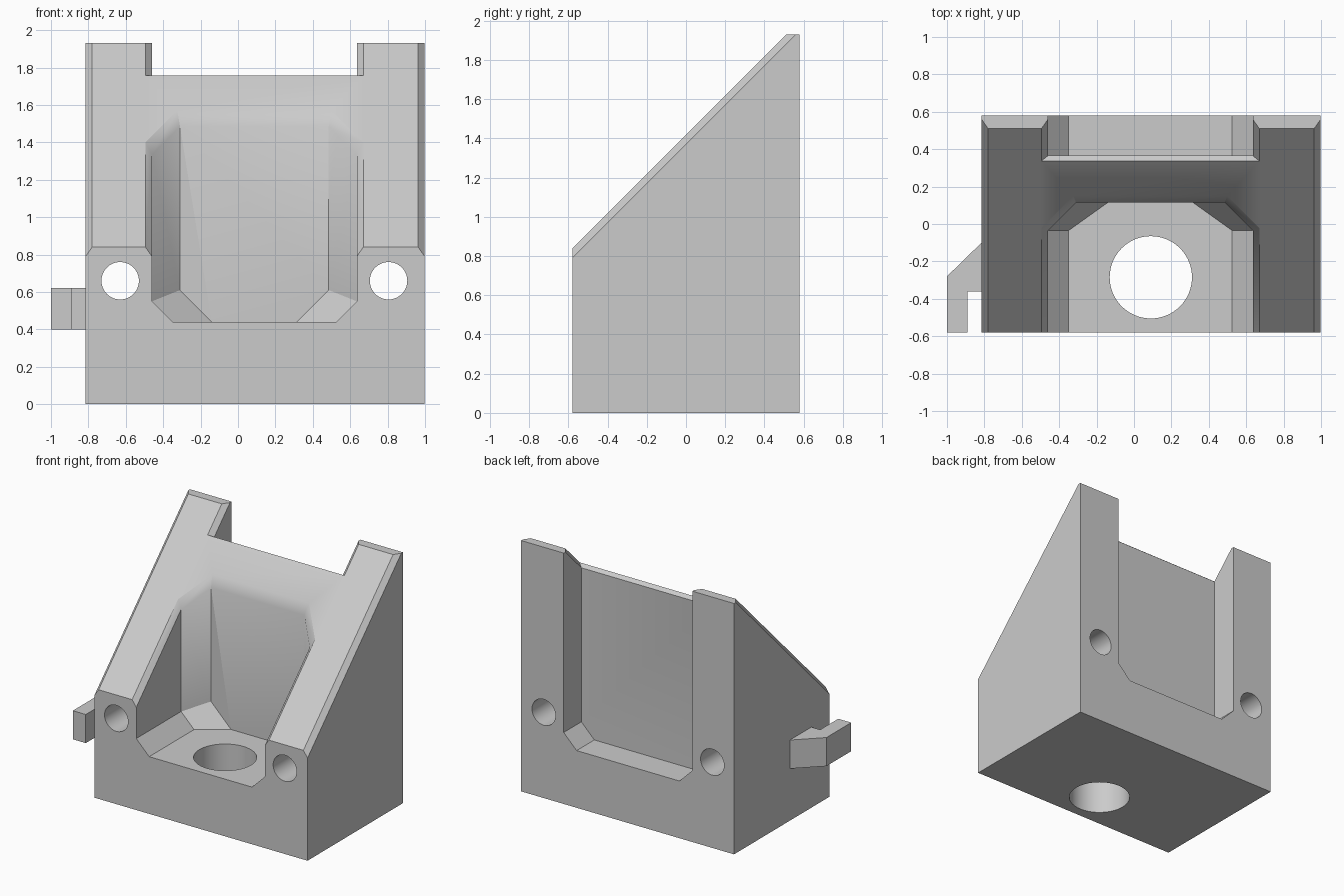
import bpy
import bmesh

scene_cube = bpy.data.objects.get("Cube")
if scene_cube:
    bpy.data.objects.remove(scene_cube, do_unlink=True)

grey = bpy.data.materials.new("light_grey")
grey.use_nodes = True
grey.diffuse_color = (0.6, 0.6, 0.6, 1)
grey.node_tree.nodes["Principled BSDF"].inputs["Base Color"].default_value = (0.6, 0.6, 0.6, 1)

LEFT, RIGHT = -0.815, 0.998      # outer sides of the block
X0, X1 = -0.46, 0.635            # pocket sides
MID = (X0 + X1) / 2
HALF = (X1 - X0) / 2
FLOOR, CUT = 0.44, 0.11          # pocket floor height and its corner chamfer
RISE = 1.42                      # sloped face: z = y + RISE


def new_object(name, bm):
    bmesh.ops.recalc_face_normals(bm, faces=bm.faces)
    mesh = bpy.data.meshes.new(name)
    bm.to_mesh(mesh)
    bm.free()
    mesh.materials.append(grey)
    obj = bpy.data.objects.new(name, mesh)
    bpy.context.collection.objects.link(obj)
    return obj


def hull(name, points):
    bm = bmesh.new()
    verts = [bm.verts.new(p) for p in points]
    result = bmesh.ops.convex_hull(bm, input=verts)
    spare = {g for g in result["geom_interior"] + result["geom_unused"]
             if isinstance(g, bmesh.types.BMVert)}
    bmesh.ops.delete(bm, geom=list(spare), context="VERTS")
    bmesh.ops.dissolve_limit(bm, angle_limit=0.01, verts=bm.verts, edges=bm.edges)
    return new_object(name, bm)


def mirrored(points):
    """Points given as (half width, y, z), on both sides of the pocket centre."""
    return [(MID + s * w, y, z) for w, y, z in points for s in (-1, 1)]


def cylinder(name, radius, location, rotation=(0, 0, 0)):
    bpy.ops.mesh.primitive_cylinder_add(vertices=64, radius=radius, depth=3,
                                        location=location, rotation=rotation)
    obj = bpy.context.object
    obj.name = name
    obj.data.materials.append(grey)
    return obj


def cut(body, cutter):
    cutter.hide_render = True
    mod = body.modifiers.new("cut", "BOOLEAN")
    mod.operation = "DIFFERENCE"
    mod.solver = "EXACT"
    mod.object = cutter
    bpy.context.view_layer.objects.active = body
    bpy.ops.object.modifier_apply(modifier=mod.name)
    bpy.data.objects.remove(cutter, do_unlink=True)


# Wedge block with chamfered outer slope edges
block_points = []
for x, inward in ((LEFT, 0.035), (RIGHT, -0.035)):
    block_points += [(x, y, z) for y, z in
                     ((-0.58, 0), (0.58, 0), (0.58, 1.93), (0.56, 1.93), (-0.58, 0.79))]
    block_points += [(x + inward, -0.58, 0.84), (x + inward, 0.51, 1.93)]
block = hull("wedge_block", block_points)

# Front pocket with chamfered floor and back corners
cut(block, hull("front_pocket", mirrored([
    (HALF - CUT, -0.8, FLOOR), (HALF, -0.8, FLOOR + CUT), (HALF, -0.8, 2.2),
    (HALF - CUT, -0.035, FLOOR), (HALF, -0.035, FLOOR + CUT), (HALF, -0.035, 2.2),
    (HALF - 0.32, 0.115, FLOOR), (HALF - 0.15, 0.115, FLOOR + 0.17),
    (HALF - 0.15, 0.115, 2.2)])))

# Rear channel
cut(block, hull("rear_channel", mirrored([
    (w, y, z) for y in (0.365, 0.8)
    for w, z in ((HALF - CUT, FLOOR), (HALF, FLOOR + CUT), (HALF, 2.2))])))

# Chamfered rims where the pocket and channel meet the slope
front_rim, rear_rim = [], []
for v in (-0.07, 0.15):
    o = 0.035 + 0.7 * v
    front_rim += [(w, y, y + RISE + v) for w, y in
                  ((HALF + o, -0.8), (HALF + o, -0.035 + 0.41 * o),
                   (HALF - 0.15 + 0.41 * o, 0.115 + o))]
    rear_rim += [(HALF + o, y, y + RISE + v) for y in (0.365 - 0.8 * o, 0.9)]
cut(block, hull("front_rim", mirrored(front_rim)))
cut(block, hull("rear_rim", mirrored(rear_rim)))

# Screw holes through the pillars and a large hole through the floor
for x in (-0.63, 0.805):
    cut(block, cylinder("screw_hole", 0.1, (x, 0, 0.66), (1.570796, 0, 0)))
cut(block, cylinder("floor_hole", 0.22, (0.09, -0.285, -1)))

# Side hook
bm = bmesh.new()
outline = [(-0.8, -0.085), (-1, -0.28), (-1, -0.58), (-0.89, -0.58), (-0.89, -0.36), (-0.8, -0.36)]
face = bm.faces.new([bm.verts.new((x, y, 0.4)) for x, y in outline])
top = bmesh.ops.extrude_face_region(bm, geom=[face])["geom"]
bmesh.ops.translate(bm, vec=(0, 0, 0.22),
                    verts=[g for g in top if isinstance(g, bmesh.types.BMVert)])
hook = new_object("side_hook", bm)

bpy.ops.object.select_all(action="DESELECT")
for obj in (block, hook):
    obj.select_set(True)
bpy.context.view_layer.objects.active = block
bpy.ops.object.shade_smooth_by_angle(angle=0.52)
